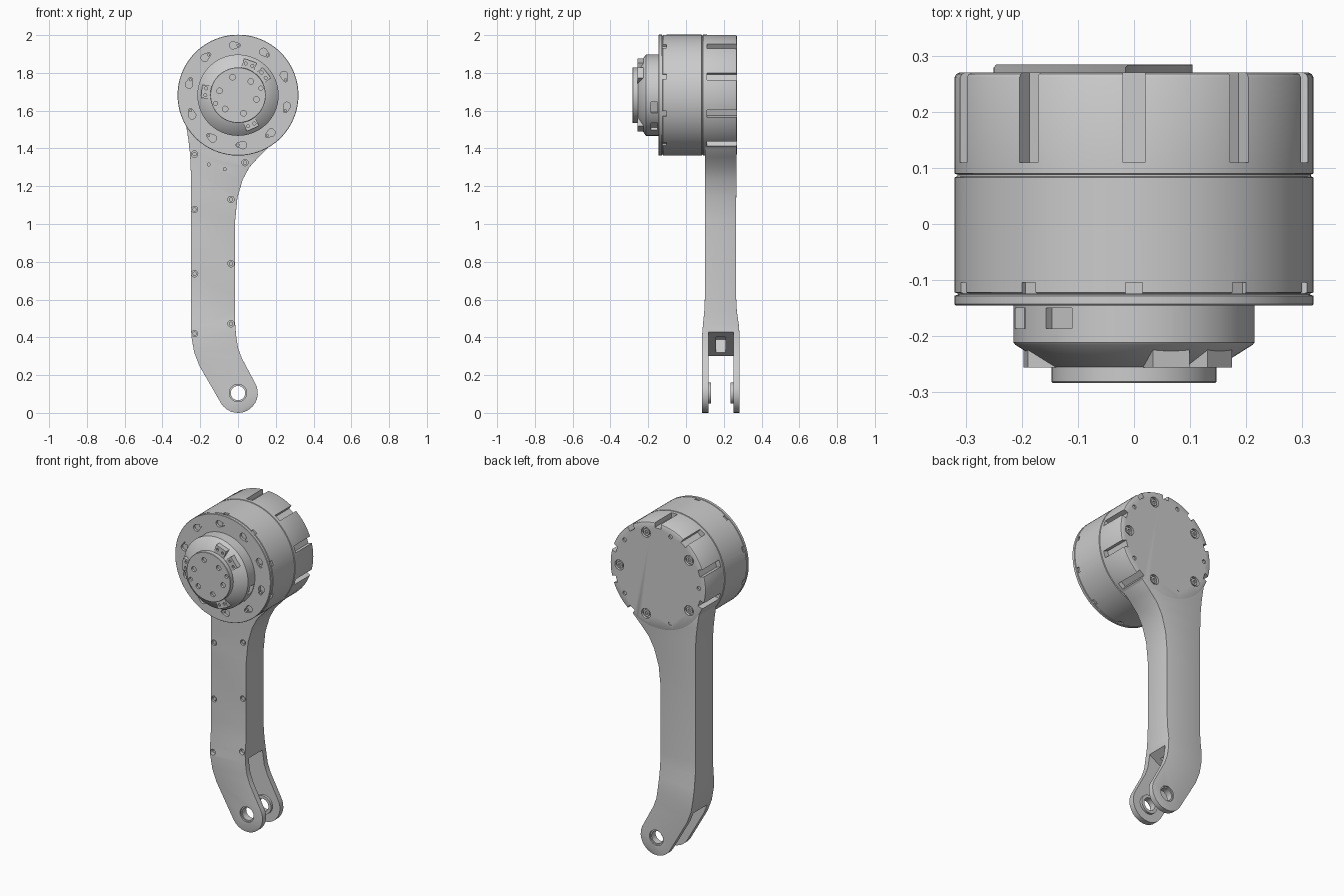
import bpy, bmesh
from math import sin, cos, pi, radians

if "Cube" in bpy.data.objects:
    bpy.data.objects.remove(bpy.data.objects["Cube"])

CZ = 1.682            # drum axis height
PZ = 0.105            # fork pivot height
N10 = [90 + 36 * k for k in range(10)]


def finish(name, bm):
    bmesh.ops.recalc_face_normals(bm, faces=bm.faces)
    me = bpy.data.meshes.new(name)
    bm.to_mesh(me)
    bm.free()
    ob = bpy.data.objects.new(name, me)
    bpy.context.collection.objects.link(ob)
    return ob


def lathe(name, prof, cz, closed=False, n=96):
    """Revolve (radius, y) points around a y-axis at height cz."""
    bm = bmesh.new()
    rings = [[bm.verts.new((r * cos(2 * pi * i / n), y, cz + r * sin(2 * pi * i / n)))
              for i in range(n)] for r, y in prof]
    pairs = list(zip(rings, rings[1:])) + ([(rings[-1], rings[0])] if closed else [])
    for a, b in pairs:
        for i in range(n):
            j = (i + 1) % n
            bm.faces.new((a[i], a[j], b[j], b[i]))
    if not closed:
        bm.faces.new(rings[0])
        bm.faces.new(rings[-1])
    return finish(name, bm)


def prisms(name, items):
    """Extrude several xz polygons along y; each item is (polygon, y0, y1)."""
    bm = bmesh.new()
    for poly, y0, y1 in items:
        a = [bm.verts.new((x, y0, z)) for x, z in poly]
        b = [bm.verts.new((x, y1, z)) for x, z in poly]
        bm.faces.new(a)
        bm.faces.new(b)
        for i in range(len(a)):
            j = (i + 1) % len(a)
            bm.faces.new((a[i], a[j], b[j], b[i]))
    return finish(name, bm)


def pol(deg, r, t=0.0):
    """Point at polar position on the drum, with tangential offset t."""
    a = radians(deg)
    return (r * cos(a) - t * sin(a), CZ + r * sin(a) + t * cos(a))


def circ(c, r, n=20):
    return [(c[0] + r * cos(2 * pi * i / n), c[1] + r * sin(2 * pi * i / n)) for i in range(n)]


def rect(deg, r0, r1, w):
    return [pol(deg, r0, -w), pol(deg, r1, -w), pol(deg, r1, w), pol(deg, r0, w)]


def keyhole(deg, r, big, small, gap):
    arc = [radians(-90 + 18 * i) for i in range(11)]
    return ([pol(deg, r + big * sin(-t), gap + big * cos(t)) for t in arc] +
            [pol(deg, r + small * sin(t) * -1, small * cos(t)) for t in [a + pi for a in arc]])


def apply(ob, mod):
    bpy.context.view_layer.objects.active = ob
    bpy.ops.object.modifier_apply(modifier=mod.name)


def cut(ob, items):
    cutter = prisms("cutter", items)
    cutter.hide_render = True
    m = ob.modifiers.new("cut", 'BOOLEAN')
    m.operation, m.solver, m.object = 'DIFFERENCE', 'EXACT', cutter
    apply(ob, m)
    bpy.data.objects.remove(cutter)


# Drum housing with seam grooves
housing = lathe("drum_housing", [
    (.311, .27), (.317, .267), (.32, .261), (.32, .09), (.315, .088), (.315, .085),
    (.32, .083), (.32, -.122), (.314, -.124), (.314, -.126), (.32, -.128), (.32, -.143),
    (.318, -.145)], CZ)
back_angles = [72 * k for k in range(5)]
back_bores = [(circ(pol(a, .258), .03), .255, .3) for a in back_angles]
cut(housing, [(rect(a, .29, .36, .02), .11, .32) for a in N10 if a % 360 not in (234, 270)])
cut(housing, [(rect(a, .308, .36, .015), -.124, -.104) for a in N10])
cut(housing, back_bores + [(circ(pol(a + 36, .275), .012), .26, .3) for a in back_angles])
cut(housing, [(keyhole(a, .264, .02, .011, .026), -.2, -.13) for a in N10])
prisms("flange_screws", [(circ(pol(a, .264), .008), -.141, -.125) for a in N10])

# Hub with conical shoulder, windows and output disc
hub = lathe("output_hub", [(.215, -.14), (.215, -.211), (.212, -.215), (.15, -.254),
                           (.147, -.255), (.147, -.281), (.145, -.283)], CZ)
cut(hub, [(rect(a, .195, .25, .03), -.186, -.15) for a in (129, 162, 309, 342)])
cut(hub, [(circ(pol(107 + 60 * k, .1), .015), -.3, -.27) for k in range(6)] +
    [(circ(pol(a, .126), .011), -.3, -.27) for a in (17, 200)])

# Clamp tabs around the hub
tab_angles = (70, 38, 174, 294)
tabs = prisms("hub_tabs", [(rect(a, .14, .194, .035), -.256, -.205) for a in tab_angles])
cut(tabs, [(circ(pol(a, .172, t), .008, 12), -.3, -.246) for a in tab_angles for t in (-.018, .018)])

# Arm: stations of left x,z, right x,z, front y, back y
st = [(-.275, 1.525, .165, 1.41, .10, .268), (-.262, 1.44, .11, 1.355, .10, .268),
      (-.254, 1.37, .06, 1.30, .10, .268), (-.25, 1.28, .025, 1.235, .10, .268),
      (-.25, 1.15, -.003, 1.14, .10, .266), (-.25, 1.0, -.015, 1.02, .10, .265),
      (-.25, .62, -.015, .62, .10, .265), (-.25, .54, -.015, .54, .097, .269),
      (-.25, .46, -.015, .47, .09, .279), (-.246, .40, -.01, .41, .085, .284),
      (-.232, .32, .0, .345, .085, .284), (-.205, .25, .02, .29, .085, .284)]
n, d = (.855, .518), (.518, -.855)     # across and along the bent end
for deg in list(range(0, 90, 12)) + [88]:
    c, s = .105 * cos(radians(deg)), .105 * sin(radians(deg))
    st.append((-n[0] * c + d[0] * s, PZ - n[1] * c + d[1] * s,
               n[0] * c + d[0] * s, PZ + n[1] * c + d[1] * s, .085, .284))
bm = bmesh.new()
rows = [[bm.verts.new(p) for p in ((xl, f, zl), (xr, f, zr), (xr, b, zr), (xl, b, zl))]
        for xl, zl, xr, zr, f, b in st]
for a, b in zip(rows, rows[1:]):
    for i in range(4):
        j = (i + 1) % 4
        bm.faces.new((a[i], a[j], b[j], b[i]))
bm.faces.new(rows[0])
bm.faces.new(rows[-1])
arm = finish("arm", bm)
bev = arm.modifiers.new("bevel", 'BEVEL')
bev.width, bev.segments, bev.limit_method, bev.angle_limit = .012, 3, 'ANGLE', radians(50)
apply(arm, bev)

# Fork slot, pocket in the slot end, pivot hole, screw bores
cut(arm, [([(-.3, .257), (.06, .472), (.5, -.1), (.2, -.3), (-.2, -.2)], .119, .251)])
m, u, v = (-.125, .361), (.86, .51), (-.51, .86)
cut(arm, [([(m[0] + a * u[0] + b * v[0], m[1] + a * u[1] + b * v[1])
            for a, b in ((-.08, -.03), (.08, -.03), (.08, .08), (-.08, .08))], .158, .21)])
cut(arm, [(circ((0, PZ), .046, 48), 0, .4)])
cut(arm, back_bores)
screws = [(-.23, 1.37), (.037, 1.325), (-.037, 1.13), (-.23, 1.077),
          (-.037, .79), (-.23, .737), (-.037, .472), (-.23, .42)]
cut(arm, [(circ(p, .017), .05, .112) for p in screws] +
    [(circ(p, .008, 12), .05, .112) for p in ((-.155, 1.315), (-.07, 1.29))])
prisms("arm_screws", [(circ(p, .011), .104, .12) for p in screws])
heads = prisms("back_screws", [(circ(pol(a, .258), .02), .25, .266) for a in back_angles])
cut(heads, [(circ(pol(a, .258), .01, 6), .258, .3) for a in back_angles])

# Pivot bushings on both fork cheeks
bush = [(.038, .094), (.0465, .094), (.0465, .117), (.056, .117), (.056, .133), (.038, .133)]
lathe("front_bushing", bush, PZ, True, 48)
lathe("back_bushing", [(r, .369 - y) for r, y in bush], PZ, True, 48)

# Smooth shading with sharp edges kept
for ob in bpy.data.objects:
    bpy.ops.object.select_all(action='DESELECT')
    ob.select_set(True)
    bpy.context.view_layer.objects.active = ob
    bpy.ops.object.shade_smooth_by_angle(angle=radians(30))
